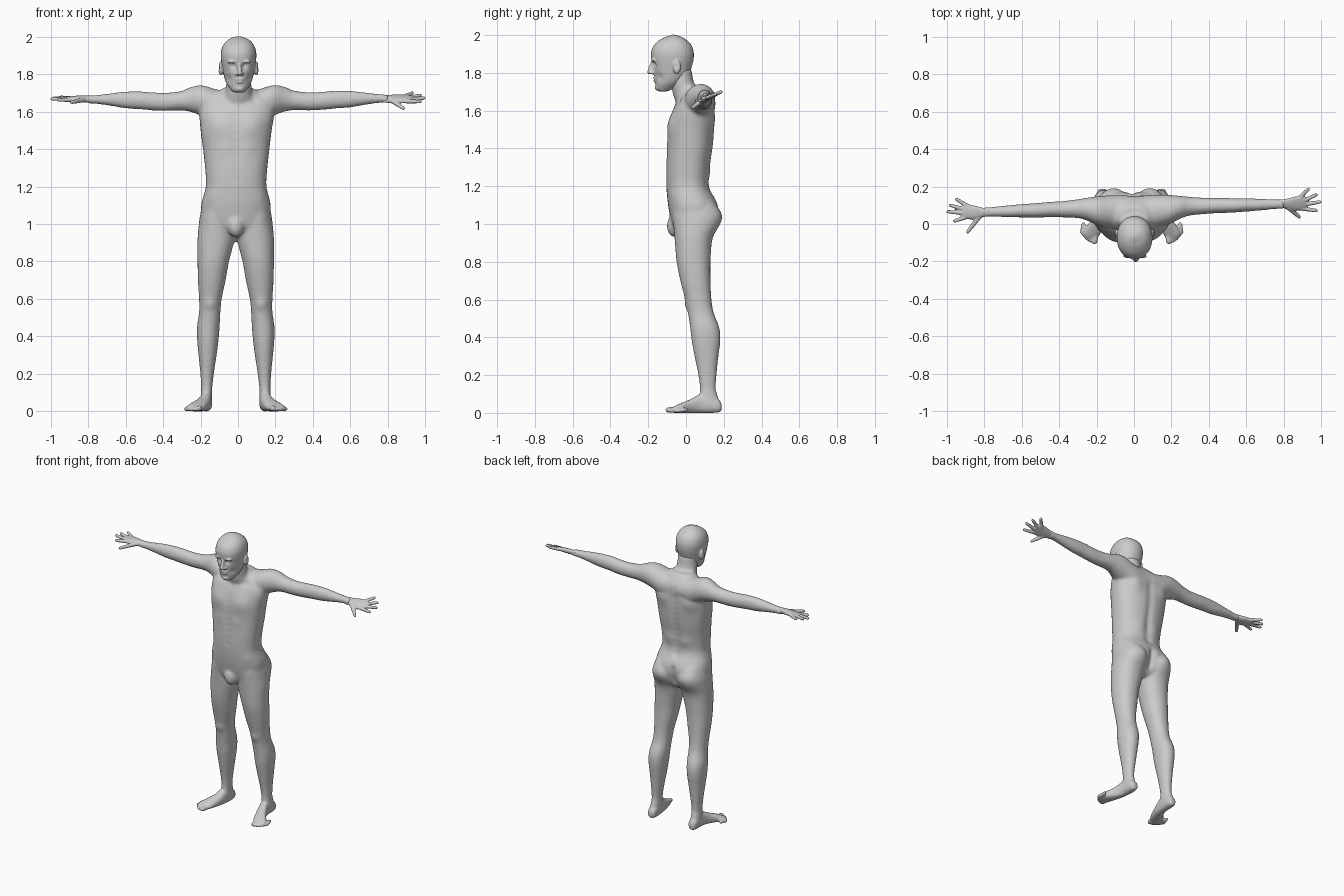
import bpy, bmesh, math
from mathutils import Vector, kdtree

MID = -0.012          # the body's mirror line sits slightly off x = 0
bm = bmesh.new()


def same(p):
    return p


def flip(p):
    return Vector((2 * MID - p.x, p.y, p.z))


def flip_arm(p):
    # left arm reaches a little further forward than the right one
    return Vector((-p.x - 0.004, p.y - 0.06 * (p.x - 0.08), p.z - 0.007 * p.x))


def spline(a, b, c, d, t):
    return [0.5 * (2 * q + (r - p) * t + (2 * p - 5 * q + 4 * r - s) * t * t
                   + (3 * q - p - 3 * r + s) * t ** 3) for p, q, r, s in zip(a, b, c, d)]


def loft(axis, rows, power=2.0, move=same, seg=32, steps=5):
    """Closed tube through rows of (position, u0, u1, v0, v1) along an axis."""
    fine = []
    for i in range(len(rows) - 1):
        a, d = rows[max(i - 1, 0)], rows[min(i + 2, len(rows) - 1)]
        fine += [spline(a, rows[i], rows[i + 1], d, k / steps) for k in range(steps)]
    fine.append(rows[-1])
    rings = []
    for t, u0, u1, v0, v1 in fine:
        ring = []
        for k in range(seg):
            c, s = math.cos(2 * math.pi * k / seg), math.sin(2 * math.pi * k / seg)
            u = (u0 + u1) / 2 + (u1 - u0) / 2 * math.copysign(abs(c) ** (2 / power), c)
            v = (v0 + v1) / 2 + (v1 - v0) / 2 * math.copysign(abs(s) ** (2 / power), s)
            p = {'x': (t, u, v), 'y': (u, t, v), 'z': (u, v, t)}[axis]
            ring.append(bm.verts.new(move(Vector(p))))
        rings.append(ring)
    for a, b in zip(rings, rings[1:]):
        for k in range(seg):
            bm.faces.new((a[k], a[(k + 1) % seg], b[(k + 1) % seg], b[k]))
    bm.faces.new(rings[0])
    bm.faces.new(rings[-1])


def blob(centre, size):
    x, y, z = centre
    rows = []
    for i in range(13):
        a = math.pi * (0.04 + 0.92 * i / 12)
        u, v = size[0] * math.sin(a), size[1] * math.sin(a)
        rows.append((z - size[2] * math.cos(a), x - u, x + u, y - v, y + v))
    loft('z', rows, seg=16, steps=1)


def digit(a, b, r0, r1):
    """Tapered round-ended rod, for fingers, toes and the nose."""
    a, b = Vector(a), Vector(b)
    turn, n = (b - a).to_track_quat('Z', 'Y'), (b - a).length
    prof = [(-r0 * math.cos(t), r0 * math.sin(t)) for t in (.2, .6, 1.1, 1.57)]
    prof += [(n + r1 * math.cos(t), r1 * math.sin(t)) for t in (1.57, 1.1, .6, .2)]
    loft('z', [(h, -r, r, -r, r) for h, r in prof], move=lambda p: a + turn @ p, seg=12, steps=1)


def finish(name, voxel, passes, strokes=()):
    """Merge the lofted pieces into one skin, soften it, then sculpt it."""
    global bm
    bmesh.ops.recalc_face_normals(bm, faces=bm.faces)
    mesh = bpy.data.meshes.new(name)
    bm.to_mesh(mesh)
    bm.free()
    bm = bmesh.new()
    ob = bpy.data.objects.new(name, mesh)
    bpy.context.collection.objects.link(ob)
    bpy.context.view_layer.objects.active = ob
    skin = ob.modifiers.new("skin", 'REMESH')
    skin.mode, skin.voxel_size = 'VOXEL', voxel
    soften = ob.modifiers.new("soften", 'SMOOTH')
    soften.factor, soften.iterations = 0.5, passes
    for m in ("skin", "soften"):
        bpy.ops.object.modifier_apply(modifier=m)
    vs = ob.data.vertices
    if strokes:
        tree = kdtree.KDTree(len(vs))
        for v in vs:
            tree.insert(v.co, v.index)
        tree.balance()
        push = {}
        for c, r, a in strokes:
            for _, i, d in tree.find_range(c, 2.2 * r):
                push[i] = push.get(i, 0) + a * math.exp(-(d / r) ** 2)
        moved = {i: vs[i].co + vs[i].normal * a for i, a in push.items()}
        for i, co in moved.items():
            vs[i].co = co
    ob.data.polygons.foreach_set("use_smooth", [True] * len(ob.data.polygons))
    ob.data.update()


# torso and neck
loft('z', [(.93, -.06, .04, -.03, .10), (.96, -.14, .12, -.055, .135), (1.0, -.19, .165, -.075, .155),
           (1.1, -.197, .175, -.095, .165), (1.2, -.172, .152, -.104, .123), (1.3, -.176, .157, -.105, .127),
           (1.4, -.187, .168, -.10, .142), (1.5, -.20, .18, -.095, .15), (1.6, -.205, .195, -.07, .15),
           (1.66, -.18, .18, -.04, .145), (1.70, -.12, .12, -.02, .12), (1.73, -.07, .07, -.02, .09)], 2.4)
blob((MID, -.06, .99), (.045, .042, .06))
loft('z', [(1.60, -.07, .07, -.04, .12), (1.66, -.085, .09, -.06, .105), (1.70, -.07, .076, -.072, .075),
           (1.75, -.063, .071, -.08, .042), (1.82, -.06, .066, -.08, .03)])

# arms and legs
arm = [(.03, .0, .15, 1.56, 1.70), (.12, -.015, .155, 1.56, 1.722), (.19, .0, .155, 1.58, 1.742),
       (.25, .03, .15, 1.60, 1.732), (.30, .045, .145, 1.608, 1.712), (.38, .053, .14, 1.606, 1.703),
       (.45, .058, .14, 1.609, 1.706), (.52, .06, .138, 1.616, 1.712), (.60, .066, .137, 1.622, 1.711),
       (.68, .072, .135, 1.636, 1.702), (.75, .079, .132, 1.646, 1.694), (.80, .079, .135, 1.648, 1.691)]
leg = [(1.12, .03, .16, -.06, .14), (1.05, .0, .178, -.07, .178), (1.0, -.009, .185, -.067, .174),
       (.92, -.006, .192, -.06, .14), (.8, .024, .192, -.05, .13), (.7, .042, .19, -.03, .13),
       (.6, .063, .184, -.005, .135), (.53, .07, .184, .01, .147), (.45, .074, .195, .022, .177),
       (.38, .08, .194, .03, .182), (.3, .09, .187, .045, .172), (.2, .105, .177, .065, .162),
       (.12, .114, .173, .075, .157), (.06, .117, .172, .08, .165)]
for arm_move, leg_move in ((same, same), (flip_arm, flip)):
    loft('x', arm, move=arm_move)
    loft('z', leg, 2.15, leg_move)

# muscle strokes: centre, radius, push along the normal
marks = []
for f in (same, flip):
    for c, r, a in [((.075, -.085, 1.53), .06, .012), ((.10, .15, 1.56), .05, .012), ((.075, .17, 1.05), .07, .012),
                    ((.125, -.002, .57), .028, .007), ((.05, -.10, 1.40), .04, .004), ((.13, -.08, 1.15), .03, .003),
                    ((.05, .13, 1.27), .04, .007), ((.09, -.04, 1.66), .02, -.006)]:
        marks.append((f(Vector(c)), r, a))
marks += [(Vector((MID, .135, 1.18 + i * .04)), .025, -.009) for i in range(11)]   # spine
marks += [(Vector((MID, .155, .95 + i * .023)), .02, -.012) for i in range(7)]     # seat cleft
marks += [(Vector((MID, -.10, 1.24 + i * .04)), .02, -.003) for i in range(9)]     # front midline
finish("body", 0.0085, 9, marks)

# head with face and ears
loft('z', [(1.702, -.022, .032, -.145, -.10), (1.715, -.038, .046, -.158, -.07), (1.75, -.062, .069, -.163, -.02),
           (1.79, -.075, .081, -.17, .015), (1.83, -.083, .089, -.176, .03), (1.87, -.09, .096, -.184, .04),
           (1.91, -.092, .098, -.185, .041), (1.95, -.082, .088, -.167, .027), (1.98, -.058, .064, -.13, -.005),
           (1.995, -.03, .036, -.095, -.035), (2.002, -.008, .014, -.075, -.055)], 2.15)
digit((.006, -.18, 1.85), (.010, -.193, 1.805), .009, .013)
face = []
for s in (-1, 1):
    blob((.003 + s * .095, -.048, 1.83), (.013, .021, .037))      # ears
    blob((.008 + s * .014, -.181, 1.80), (.010, .012, .008))      # nostrils
    blob((.006 + s * .033, -.172, 1.866), (.032, .013, .009))     # brows
    face += [(Vector((.006 + s * .032, -.172, 1.845)), .016, -.012),    # eye sockets
             (Vector((.006 + s * .055, -.14, 1.775)), .022, -.006),     # cheeks
             (Vector((.003 + s * .108, -.052, 1.835)), .011, -.006)]    # ear hollows
blob((.008, -.163, 1.773), (.026, .012, .007))                    # upper lip
blob((.008, -.161, 1.758), (.022, .012, .007))                    # lower lip
blob((.008, -.150, 1.722), (.024, .016, .016))                    # chin
finish("head", 0.0055, 3, face)

# feet with ankles and toes
foot = [(.188, .13, .16, .012, .045), (.175, .119, .172, .003, .07), (.14, .114, .177, 0, .09),
        (.08, .118, .18, 0, .10), (.03, .127, .2, 0, .075), (-.03, .145, .24, 0, .05),
        (-.06, .16, .25, 0, .036), (-.075, .175, .235, .004, .028)]
ankle = [(.145, .112, .173, .073, .157), (.12, .114, .173, .074, .158), (.06, .115, .176, .07, .175),
         (.02, .118, .172, .07, .17)]
toes = [(.186, -.094, .015), (.208, -.090, .011), (.226, -.078, .011), (.241, -.062, .011), (.254, -.044, .011)]
for f in (same, flip):
    loft('y', foot, 2.4, f)
    loft('z', ankle, 2.1, f)
    for x, y, r in toes:
        digit(f(Vector((x - .008, y + .045, .018))), f(Vector((x, y, r))), r, r)
finish("feet", 0.006, 4)


def hand(side, yc, tilt, drop, spots):
    """Palm plus digits; each spot is base x, y and tip x, y."""
    def move(p):
        return Vector((side * p.x, yc + p.y, 1.668 + p.z + tilt * p.y))
    loft('x', [(.77, -.022, .022, -.018, .018), (.80, -.024, .024, -.018, .018), (.82, -.03, .028, -.018, .018),
               (.86, -.038, .038, -.017, .016), (.90, -.034, .042, -.014, .013),
               (.918, -.026, .034, -.011, .010)], 2.4, move)
    for i, (bx, by, tx, ty) in enumerate(spots):
        tip = move(Vector((tx, ty, drop if i == 0 else 0)))
        digit(move(Vector((bx, by, -.002))), tip, .015 if i == 0 else .0125, .0095)


# hands
hand(1, .108, .4, -.022, [(.825, -.02, .882, -.07), (.90, -.026, .973, -.036), (.91, -.004, .992, .010),
                          (.905, .016, .973, .048), (.885, .032, .930, .078)])
hand(-1, .062, .12, -.006, [(.825, -.02, .888, -.105), (.90, -.026, .958, -.046), (.91, -.004, .993, .004),
                            (.905, .016, .980, .038), (.885, .032, .947, .070)])
finish("hands", 0.005, 3)
